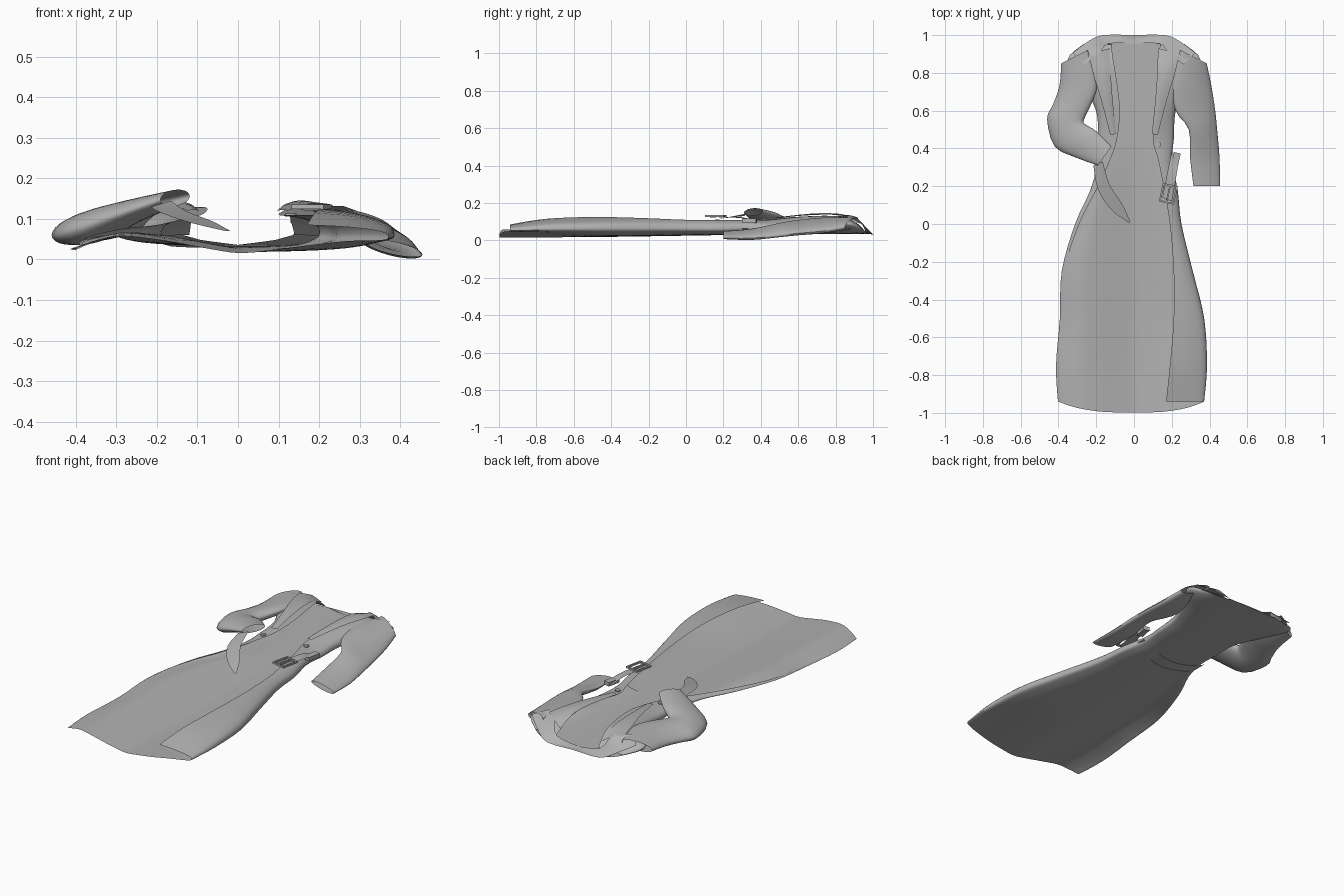
import bpy, math
from mathutils import Vector

cube = bpy.data.objects.get("Cube")
if cube:
    bpy.data.objects.remove(cube)

cloth = bpy.data.materials.new("grey_cloth")
cloth.use_nodes = True
grey = (0.44, 0.44, 0.44, 1)
cloth.diffuse_color = grey
cloth.node_tree.nodes["Principled BSDF"].inputs["Base Color"].default_value = grey


def add_mesh(name, verts, faces):
    me = bpy.data.meshes.new(name)
    me.from_pydata([tuple(v) for v in verts], [], faces)
    me.materials.append(cloth)
    ob = bpy.data.objects.new(name, me)
    bpy.context.collection.objects.link(ob)
    bpy.context.view_layer.objects.active = ob
    bpy.ops.object.select_all(action='DESELECT')
    ob.select_set(True)
    bpy.ops.object.shade_smooth_by_angle(angle=math.radians(40))
    return ob


def spline(pts, steps, closed=False):
    """Smooth curve through the points."""
    n, out = len(pts), []
    get = (lambda i: pts[i % n]) if closed else (lambda i: pts[max(0, min(n - 1, i))])
    for i in range(n if closed else n - 1):
        a, b, c, d = (get(i + k) for k in (-1, 0, 1, 2))
        for s in range(steps):
            t = s / steps
            out.append(b + (c - a) * (t / 2) + (a * 2 - b * 5 + c * 4 - d) * (t * t / 2)
                       + (b * 3 - a - c * 3 + d) * (t ** 3 / 2))
    return out if closed else out + [pts[-1]]


def loft(name, rows, steps=4, closed=False):
    """Sheet or tube through rows of points."""
    rows = [spline([Vector(p) for p in r], steps, closed) for r in rows]
    cols = [spline(list(c), steps) for c in zip(*rows)]
    m, n = len(cols), len(cols[0])
    faces = [(j * n + i, (j + 1) % m * n + i, (j + 1) % m * n + i + 1, j * n + i + 1)
             for j in range(m if closed else m - 1) for i in range(n - 1)]
    return add_mesh(name, [v for c in cols for v in c], faces)


def ramp(y, start, end):
    """Rises smoothly from 0 at start to 1 at end."""
    t = max(0, min(1, (y - start) / (end - start)))
    return t * t * (3 - 2 * t)


# Body: open wrap from the right front edge, around the back, to the left front edge
# y, right edge x, right side x, left side x, left edge x, then heights
# (right edge, right side, left side, left edge)
body = [
    (.95, -.12, -.27, .27, .14, .06, .055, .055, .06),
    (.87, -.11, -.35, .35, .125, .12, .085, .085, .12),
    (.75, -.09, -.28, .28, .13, .13, .075, .075, .13),
    (.6, -.075, -.2, .22, .12, .125, .065, .065, .125),
    (.45, -.09, -.19, .21, .1, .11, .06, .06, .11),
    (.33, -.13, -.19, .2, .13, .1, .06, .06, .11),
    (.18, -.2, -.23, .23, .16, .085, .065, .055, .11),
    (0, -.29, -.31, .25, .19, .075, .06, .055, .11),
    (-.25, -.37, -.38, .31, .21, .055, .048, .055, .12),
    (-.5, -.385, -.39, .37, .21, .036, .03, .055, .125),
    (-.75, -.4, -.41, .385, .19, .03, .026, .055, .115),
    (-.94, -.395, -.4, .37, .17, .028, .024, .052, .085),
]


def half(y, edge, side, z_edge, z_side, z_back, bow, fold):
    """One half of a cross-section, from the front edge to near the spine."""
    pts = [(edge, y, z_edge), ((edge + side) / 2, y, .85 * z_edge + .15 * z_side),
           (edge + (side - edge) * .92, y, (z_edge + z_side) / 2), (side, y, z_side)]
    return pts + [(side * f, y + bow * (1 - f ** 3), z_back + (z_side - z_back) * g + fold * h)
                  for f, g, h in ((.9, .55, .5), (.72, .2, 1), (.45, .04, .75), (.2, 0, .3))]


rows = []
for y, re, rs, ls, le, z_re, z_rs, z_ls, z_le in body:
    back = .016 + .018 * ramp(y, -.9, .8)
    bow = .05 * ramp(y, .85, .95) - .058 * ramp(y, -.8, -.94)
    right = half(y, re, rs, z_re, z_rs, back, bow, .04 * ramp(y, .7, -.3))
    left = half(y, le, ls, z_le, z_ls, back, bow, .022 * ramp(y, -.4, -.94))
    rows.append(right + [(0, y + bow, back)] + left[::-1])
loft("coat_body", rows)


# Sleeves: flattened tubes; centre, half-width vector, half-thickness
def sleeve(name, stations):
    rows = []
    for c, w, t in stations:
        c, w = Vector(c), Vector(w)
        ring = [c + w * math.cos(a) + Vector((0, 0, t)) * math.sin(a)
                for a in (math.tau * k / 10 for k in range(10))]
        rows.append(ring[::-1])
    return loft(name, rows, 3, True)


sleeve("left_sleeve", [
    ((.315, .885, .09), (.07, -.035, -.02), .024),
    ((.305, .74, .08), (.105, -.01, -.03), .03),
    ((.325, .6, .068), (.105, 0, -.03), .028),
    ((.365, .5, .055), (.075, 0, -.028), .026),
    ((.375, .35, .032), (.078, 0, -.02), .022),
    ((.385, .2, .028), (.07, 0, -.015), .015)])
sleeve("right_sleeve", [
    ((-.315, .885, .095), (.07, .035, .02), .024),
    ((-.295, .74, .09), (.1, .01, .025), .034),
    ((-.325, .64, .085), (.105, .01, .025), .036),
    ((-.362, .555, .08), (.098, 0, .02), .04),
    ((-.34, .47, .088), (.08, .06, .02), .042),
    ((-.25, .42, .122), (.052, .07, .012), .03),
    ((-.155, .36, .152), (.036, .05, .004), .02)])

# Collar wings and lapels: thin curved sheets, mirrored
for side, s in (("left", 1), ("right", -1)):
    def sheet(name, rows):
        rows = [[(s * x, y, z) for x, y, z in r] for r in rows]
        loft(side + name, rows if s > 0 else [r[::-1] for r in rows], 3)
    sheet("_collar", [
        [(0, 1, .032), (0, .955, .036)],
        [(.165, 1, .032), (.135, .955, .06)],
        [(.25, .962, .07), (.18, .91, .125)],
        [(.325, .905, .108), (.26, .845, .132)]])
    sheet("_lapel", [
        [(.13, .93, .09), (.18, .915, .12), (.235, .88, .134)],
        [(.125, .83, .132), (.165, .81, .143), (.215, .79, .138)],
        [(.115, .68, .136), (.14, .67, .143), (.175, .66, .137)],
        [(.095, .48, .119), (.105, .475, .122), (.125, .47, .121)]])

# Belt: back band, loose tail and hanging strap
loft("belt_back", [[(x, y - .02 * (1 - (x / .2) ** 2), .016 + 1.1 * x * x)
                    for x in (-.21, -.14, 0, .14, .21)] for y in (.33, .25)], 3)
loft("belt_tail", [
    [(-.215, .31, .13), (-.165, .33, .145)],
    [(-.19, .18, .115), (-.13, .21, .12)],
    [(-.115, .07, .09), (-.065, .11, .095)],
    [(-.03, .008, .07), (-.018, .01, .07)]], 3)
loft("belt_strap", [
    [(.2, .38, .1), (.235, .37, .09)],
    [(.18, .29, .125), (.23, .29, .12)],
    [(.15, .14, .122), (.2, .12, .12)]], 3)


def bar(name, loc, size, turn):
    bpy.ops.mesh.primitive_cube_add(size=1, location=loc, rotation=(0, 0, turn))
    ob = bpy.context.object
    ob.name, ob.scale = name, size
    ob.data.materials.append(cloth)


# Buckle frame and belt loop
tilt = math.radians(-12)
centre = Vector((.182, .16, .13))
for name, dx, dy, w, h in (("right", -.036, 0, .009, .1), ("left", .036, 0, .009, .1),
                           ("top", 0, .046, .08, .009), ("bottom", 0, -.046, .08, .009),
                           ("pin", 0, 0, .008, .09)):
    offset = Vector((dx * math.cos(tilt) - dy * math.sin(tilt),
                     dx * math.sin(tilt) + dy * math.cos(tilt), 0))
    bar("buckle_" + name, centre + offset, (w, h, .01), tilt)
bar("belt_loop", (.222, .34, .105), (.035, .075, .022), tilt)

# Buttons
for name, loc in (("left_button", (.13, .42, .11)), ("right_button", (-.13, .41, .106))):
    bpy.ops.mesh.primitive_cylinder_add(vertices=16, radius=.014, depth=.008, location=loc)
    bpy.context.object.name = name
    bpy.context.object.data.materials.append(cloth)
